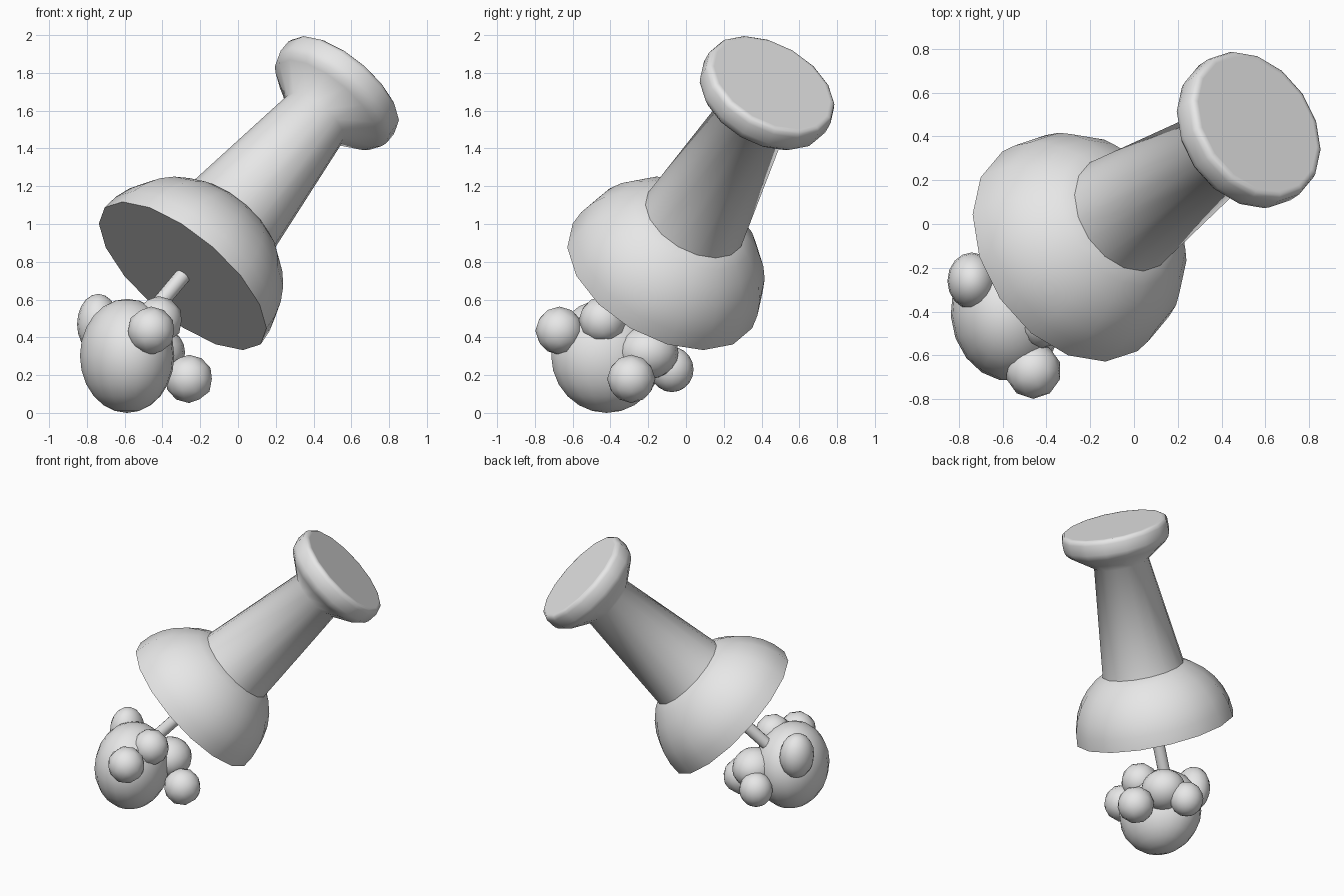
import bpy, bmesh, math
from mathutils import Vector, Matrix

cube = bpy.data.objects.get("Cube")
if cube:
    bpy.data.objects.remove(cube, do_unlink=True)

grey = bpy.data.materials.new("plain_grey")
grey.use_nodes = True
grey.diffuse_color = (0.8, 0.8, 0.8, 1)
grey.node_tree.nodes["Principled BSDF"].inputs["Base Color"].default_value = (0.8, 0.8, 0.8, 1)

# Frame of the tilted pin: origin at the centre of its flat base
BASE = Vector((-0.293, -0.125, 0.725))
CAP = Vector((0.564, 0.456, 1.742))
AXIS = CAP - BASE
PIN = Matrix.Translation(BASE) @ AXIS.to_track_quat('Z', 'Y').to_matrix().to_4x4()
TOP = AXIS.length


def finish(name, bm, matrix, angle):
    bmesh.ops.recalc_face_normals(bm, faces=bm.faces)
    bm.transform(matrix)
    mesh = bpy.data.meshes.new(name)
    bm.to_mesh(mesh)
    bm.free()
    mesh.materials.append(grey)
    obj = bpy.data.objects.new(name, mesh)
    bpy.context.collection.objects.link(obj)
    bpy.ops.object.select_all(action='DESELECT')
    obj.select_set(True)
    bpy.context.view_layer.objects.active = obj
    bpy.ops.object.shade_smooth_by_angle(angle=math.radians(angle))


def lathe(name, profile, sides=16, angle=40):
    """Closed turned part on the pin axis from (radius, height) points."""
    bm = bmesh.new()
    rings = []
    for r, h in profile:
        rings.append([bm.verts.new((r * math.cos(i * math.tau / sides),
                                    r * math.sin(i * math.tau / sides), h))
                      for i in range(sides)])
    for low, high in zip(rings, rings[1:]):
        for i in range(sides):
            j = (i + 1) % sides
            bm.faces.new((low[i], low[j], high[j], high[i]))
    bm.faces.new(rings[0][::-1])
    bm.faces.new(rings[-1])
    finish(name, bm, PIN, angle)


def ellipsoid(name, centre, radii, segments=16, rings=10, turn=0):
    bm = bmesh.new()
    bmesh.ops.create_uvsphere(bm, u_segments=segments, v_segments=rings, radius=1)
    matrix = (Matrix.Translation(centre) @ Matrix.Rotation(math.radians(turn), 4, 'Z')
              @ Matrix.Diagonal((*radii, 1)))
    finish(name, bm, matrix, 180)


def faceted_knob(name, centre):
    bm = bmesh.new()
    bmesh.ops.create_icosphere(bm, subdivisions=2, radius=0.128)
    finish(name, bm, Matrix.Translation(centre), 180)


# Push pin: domed collar, tapered grip flaring into a flat cap, and needle
dome = [(0.55 * math.cos(a), 0.5 * math.sin(a))
        for a in (math.radians(62) * i / 6 for i in range(7))]
lathe("pin_collar", dome)
grip = [(0.29, -1.07), (0.192, -0.265), (0.335, -0.16), (0.362, -0.13),
        (0.372, -0.10), (0.372, -0.03), (0.364, -0.01), (0.35, 0), (0.335, 0)]
lathe("pin_grip_and_cap", [(r, TOP + h) for r, h in grip], angle=65)
lathe("pin_needle", [(0.042, -0.40), (0.042, 0.05)], sides=12)

# Ball and its knobs
ellipsoid("ball", (-0.587, -0.42, 0.302), (0.248, 0.30, 0.302), 18, 12, turn=12)
ellipsoid("side_knob", (-0.74, -0.26, 0.47), (0.112, 0.13, 0.16))
ellipsoid("large_knob", (-0.43, -0.20, 0.32), (0.15, 0.16, 0.14))
ellipsoid("back_knob", (-0.53, -0.075, 0.23), (0.115, 0.115, 0.12))
faceted_knob("front_knob", (-0.46, -0.67, 0.435))
faceted_knob("upper_knob", (-0.42, -0.44, 0.49))
faceted_knob("lower_knob", (-0.26, -0.29, 0.18))
